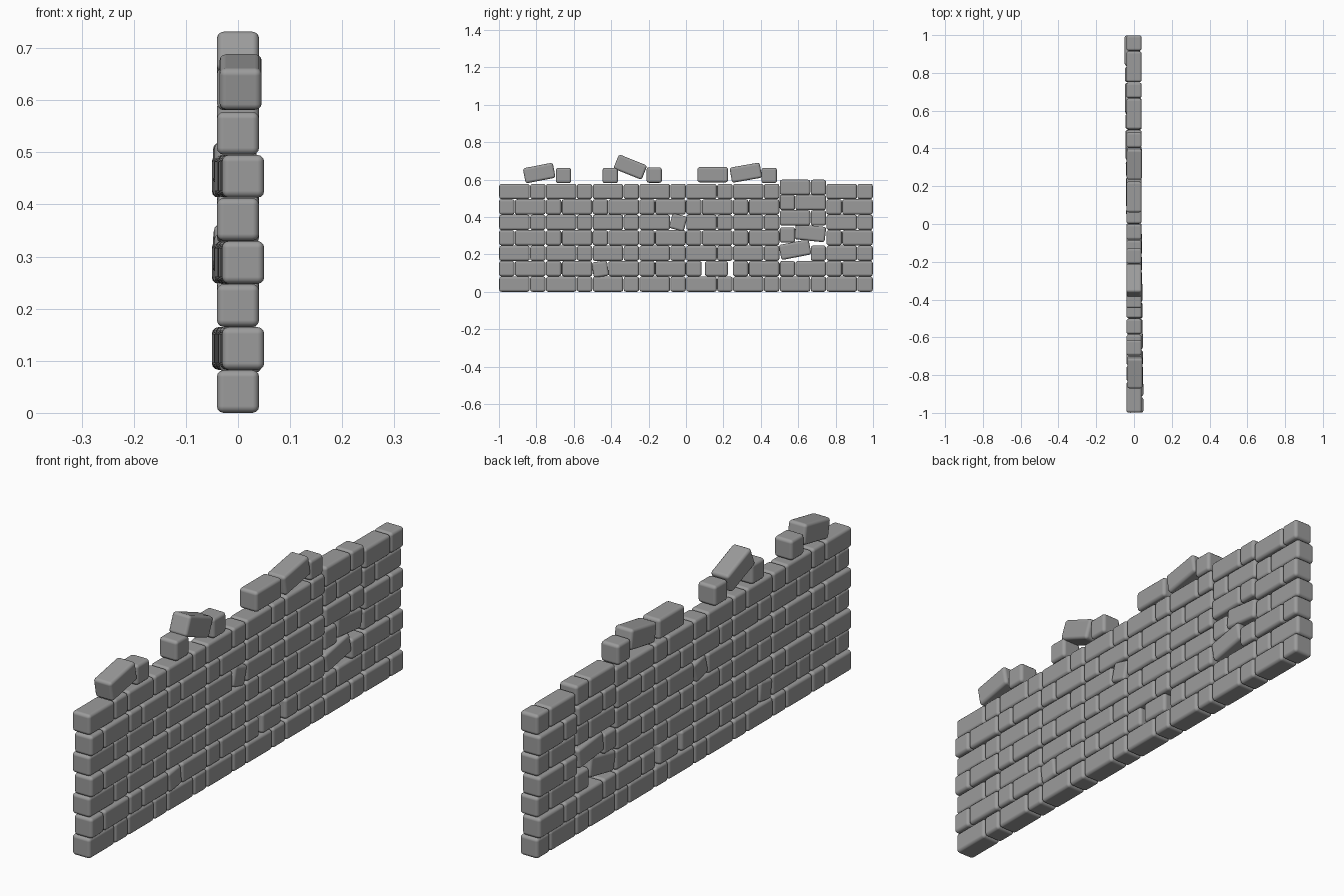
import bpy, bmesh
from math import radians

cube = bpy.data.objects.get("Cube")
if cube:
    bpy.data.objects.remove(cube, do_unlink=True)

LONG, SHORT, HEIGHT, DEPTH = 0.163, 0.082, 0.082, 0.081
PITCH, BAY, COURSES = 0.0826, 0.25, 7
BASE = HEIGHT / 2

stone = bpy.data.materials.new("grey stone")
stone.use_nodes = True
grey = (0.33, 0.33, 0.33, 1)
stone.diffuse_color = grey
stone.node_tree.nodes["Principled BSDF"].inputs["Base Color"].default_value = grey


def block_mesh(name, length):
    """Plain box, later rounded by a bevel modifier."""
    mesh = bpy.data.meshes.new(name)
    bm = bmesh.new()
    bmesh.ops.create_cube(bm, size=1)
    bmesh.ops.scale(bm, vec=(DEPTH, length, HEIGHT), verts=bm.verts)
    for face in bm.faces:
        face.smooth = True
    bm.to_mesh(mesh)
    bm.free()
    mesh.materials.append(stone)
    return mesh


meshes = {"long": block_mesh("long_block", LONG),
          "short": block_mesh("short_block", SHORT),
          "cut": block_mesh("cut_block", 0.122)}


def place(name, kind, x, y, z, tilt=0, turn=0):
    obj = bpy.data.objects.new(name, meshes[kind])
    bpy.context.collection.objects.link(obj)
    obj.location = (x, y, z)
    obj.rotation_euler = (radians(tilt), 0, turn)
    bevel = obj.modifiers.new("rounded edges", "BEVEL")
    bevel.width = 0.013
    bevel.segments = 3
    bevel.harden_normals = True


# Shifted blocks: (course, bay, kind) -> (new kind, y shift, z shift, tilt)
shifted = {
    (1, 2, "short"): ("short", 0, -0.002, 8),
    (1, 4, "long"): ("cut", -0.004, 0, 0),
    (4, 3, "short"): ("short", 0, 0, -15),
    (2, 6, "long"): ("long", 0, 0.019, 11),
    (3, 6, "short"): ("short", 0, 0.015, 0),
    (3, 6, "long"): ("long", -0.003, 0.025, -6),
    (4, 6, "long"): ("long", 0, 0.024, 0),
    (4, 6, "short"): ("short", 0, 0.024, 0),
    (5, 6, "long"): ("long", 0, 0.024, 0),
    (5, 6, "short"): ("short", 0, 0.024, 0),
    (6, 6, "long"): ("long", 0, 0.022, 0),
    (6, 6, "short"): ("short", 0, 0.022, 0),
}

# Courses alternate long-short and short-long; odd ones are slightly skewed
for course in range(COURSES):
    odd = course % 2
    for bay in range(8):
        start = -1 + bay * BAY
        offsets = ({"short": 0.042, "long": 0.167} if odd
                   else {"long": 0.083, "short": 0.208})
        for kind, offset in offsets.items():
            new, dy, dz, tilt = shifted.get((course, bay, kind), (kind, 0, 0, 0))
            y = start + offset + dy
            place(f"course_{course + 1}_bay_{bay + 1}_{kind}", new,
                  -0.01 * y * odd, y, BASE + course * PITCH + dz,
                  tilt, 0.01 * odd)

# Loose blocks left on the broken top: kind, x, y, z, tilt
loose = [("long", 0.005, -0.785, 0.635, 11), ("short", 0, -0.655, 0.622, 0),
         ("short", 0, -0.405, 0.622, 0), ("long", 0, -0.298, 0.667, -22),
         ("short", 0, -0.17, 0.624, 0), ("long", 0, 0.143, 0.626, 0),
         ("long", 0.002, 0.32, 0.637, 10), ("short", 0, 0.445, 0.622, 0)]
for i, (kind, x, y, z, tilt) in enumerate(loose):
    place(f"loose_{kind}_block_{i + 1}", kind, x, y, z, tilt)
